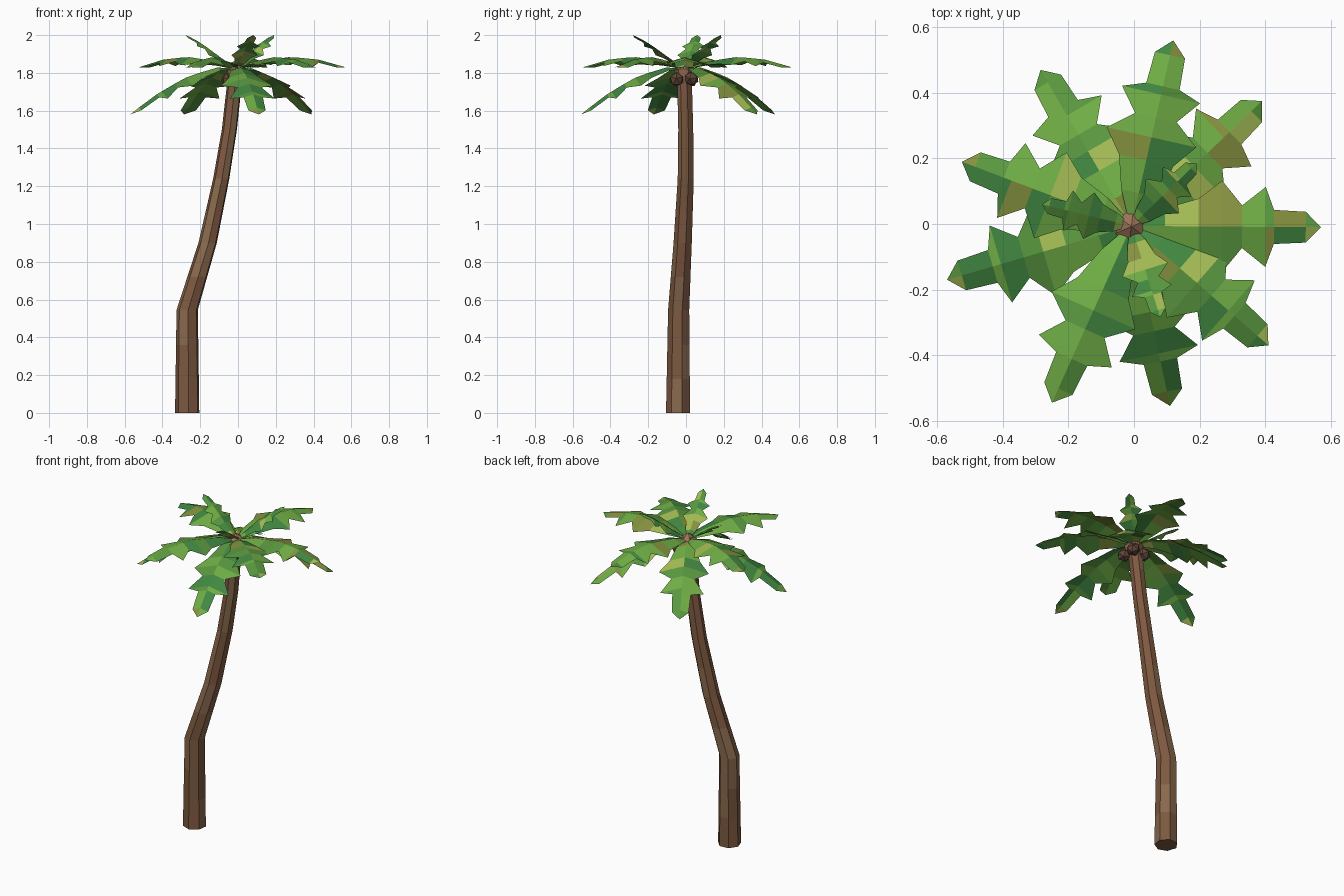
import bpy, math, random
from mathutils import Vector

if "Cube" in bpy.data.objects:
    bpy.data.objects.remove(bpy.data.objects["Cube"])

random.seed(4)
PI2 = 2 * math.pi


def material(name, rgb):
    m = bpy.data.materials.new(name)
    m.diffuse_color = (*rgb, 1)
    m.use_nodes = True
    m.node_tree.nodes["Principled BSDF"].inputs["Base Color"].default_value = m.diffuse_color
    return m


GREENS = [material("leaf_light", (0.16, 0.42, 0.06)),
          material("leaf_deep", (0.055, 0.25, 0.055)),
          material("leaf_yellow", (0.37, 0.50, 0.09)),
          material("leaf_mid", (0.10, 0.31, 0.05)),
          material("leaf_olive", (0.24, 0.29, 0.05))]
BARKS = [material("bark_brown", (0.20, 0.10, 0.05)),
         material("bark_red", (0.22, 0.10, 0.055)),
         material("bark_tan", (0.25, 0.14, 0.075))]
CAP = material("cap_brown", (0.34, 0.17, 0.10))
NUT = material("nut_brown", (0.12, 0.06, 0.04))


def make_object(name, verts, faces, mats, weights=None):
    me = bpy.data.meshes.new(name)
    me.from_pydata(verts, [], faces)
    for m in mats:
        me.materials.append(m)
    for p in me.polygons:
        p.material_index = random.choices(range(len(mats)), weights)[0]
    me.update()
    ob = bpy.data.objects.new(name, me)
    bpy.context.collection.objects.link(ob)
    return ob


def lerp_table(table, t):
    for a, b in zip(table, table[1:]):
        if t <= b[0]:
            k = (t - a[0]) / (b[0] - a[0])
            return [p + (q - p) * k for p, q in zip(a[1:], b[1:])]
    return list(table[-1][1:])


# Trunk: seven-sided rings along a leaning path (z, x, y, radius)
path = [(0, -0.268, -0.04, 0.066), (0.545, -0.268, -0.037, 0.058),
        (0.9, -0.16, -0.016, 0.050), (1.24, -0.088, 0.0, 0.044),
        (1.5, -0.045, 0.0, 0.041), (1.82, -0.01, -0.008, 0.040)]
heights = [0, 0.18, 0.36, 0.545, 0.72, 0.9, 1.07, 1.24, 1.5, 1.66, 1.82]
SIDES = 7
verts, faces = [], []
for z in heights:
    x, y, r = lerp_table(path, z)
    verts += [(x + r * math.cos(PI2 * i / SIDES + 0.3),
               y + r * math.sin(PI2 * i / SIDES + 0.3), z) for i in range(SIDES)]
for k in range(len(heights) - 1):
    for i in range(SIDES):
        j = (i + 1) % SIDES
        a, b = k * SIDES, (k + 1) * SIDES
        faces.append((a + i, a + j, b + j, b + i))
faces += [tuple(reversed(range(SIDES))),
          tuple(range(len(verts) - SIDES, len(verts)))]
make_object("trunk", verts, faces, BARKS)

# Fronds: toothed outline (distance, half width), folded along the midrib
outline = [(0.03, 0.02), (0.10, 0.055), (0.20, 0.085), (0.27, 0.14),
           (0.33, 0.065), (0.40, 0.122), (0.425, 0.052), (0.52, 0.047)]
FULL = 0.565
HIGH = [(0, 1.82), (0.2, 1.86), (0.5, 1.885), (0.75, 1.87), (1, 1.83)]
LOW = [(0, 1.82), (0.2, 1.83), (0.5, 1.77), (0.8, 1.67), (1, 1.58)]
UP = [(0, 1.82), (0.3, 1.88), (0.6, 1.94), (0.85, 1.985), (1, 2.0)]


def frond(name, tip, profile, width):
    root = Vector((-0.008, -0.006))
    d = Vector(tip) - root
    length = d.length
    d.normalize()
    side = Vector((-d.y, d.x))
    vs, fs = [], []
    for s, w in outline:
        z = lerp_table(profile, s / FULL)[0]
        p = root + d * (s / FULL * length)
        for sgn in (-1, 0, 1):
            q = p + side * (sgn * w * width)
            vs.append((q.x, q.y, z - abs(sgn) * w * width * 0.3))
    vs.append((tip[0], tip[1], profile[-1][1]))
    n = len(outline)
    for k in range(n - 1):
        a, b = 3 * k, 3 * k + 3
        fs += [(a, a + 1, b + 1, b), (a + 1, a + 2, b + 2, b + 1)]
    a = 3 * n - 3
    fs += [(a, a + 1, 3 * n), (a + 1, a + 2, 3 * n)]
    make_object(name, vs, fs, GREENS, (5, 4, 2, 3, 1))


groups = [("upper_frond", HIGH, 1.0, [(0.57, -0.01), (0.12, 0.56), (-0.525, 0.19),
                                      (-0.25, -0.545), (0.41, -0.37)]),
          ("lower_frond", LOW, 1.0, [(0.39, 0.375), (-0.285, 0.47),
                                     (-0.57, -0.17), (0.11, -0.555)]),
          ("crown_frond", UP, 0.52, [(-0.28, 0.06), (0.19, 0.185), (0.08, -0.285)])]
for label, profile, width, tips in groups:
    for i, tip in enumerate(tips):
        frond(f"{label}_{i + 1}", tip, profile, width)

# Crown cap: low cone on top of the trunk
cap = [(-0.008 + r * math.cos(PI2 * i / 6 + 0.4), -0.008 + r * math.sin(PI2 * i / 6 + 0.4), z)
       for r, z in ((0.042, 1.77), (0.055, 1.82)) for i in range(6)] + [(-0.008, -0.008, 1.86)]
cap_faces = [tuple(reversed(range(6)))]
for i in range(6):
    j = (i + 1) % 6
    cap_faces += [(i, j, 6 + j, 6 + i), (6 + i, 6 + j, 12)]
make_object("crown_cap", cap, cap_faces, [CAP])

# Coconuts
for i, (x, y, z) in enumerate([(0.03, -0.05, 1.765), (0.03, 0.03, 1.77), (-0.05, 0.025, 1.765)]):
    bpy.ops.mesh.primitive_ico_sphere_add(subdivisions=1, radius=0.04, location=(x, y, z),
                                          rotation=(0.4 * i, 0.3, i))
    nut = bpy.context.object
    nut.name = f"coconut_{i + 1}"
    nut.data.materials.append(NUT)
